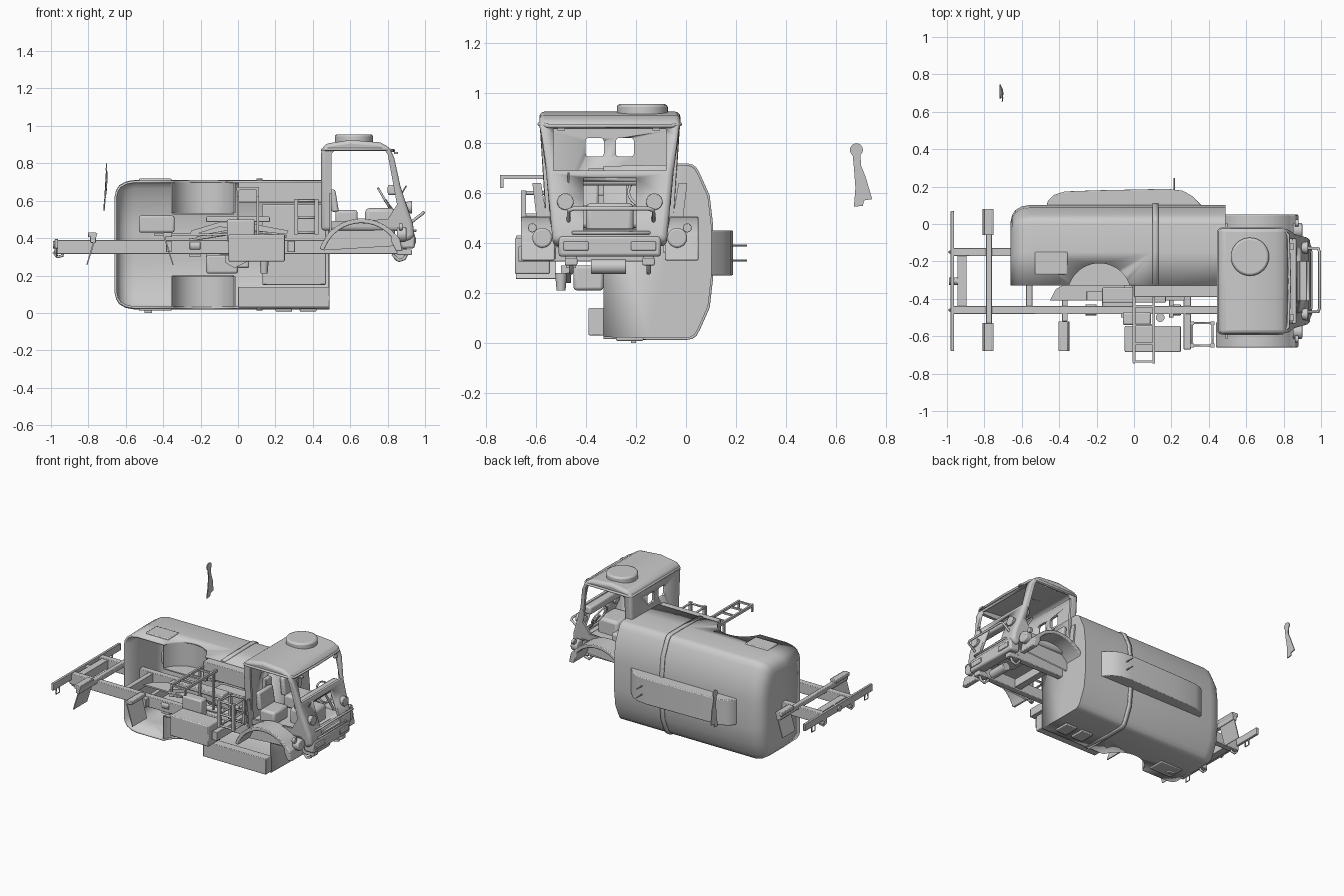
import bpy, bmesh, math
from mathutils import Vector

if "Cube" in bpy.data.objects:
    bpy.data.objects.remove(bpy.data.objects["Cube"])

CY, MZ = -0.305, 0.365      # centre line of the truck (y), middle of the body (z)

def finish(bm, name, bevel=0, seg=2, angle=35):
    bmesh.ops.recalc_face_normals(bm, faces=bm.faces)
    me = bpy.data.meshes.new(name)
    bm.to_mesh(me); bm.free()
    ob = bpy.data.objects.new(name, me)
    bpy.context.collection.objects.link(ob)
    if bevel:
        m = ob.modifiers.new("bevel", 'BEVEL')
        m.width, m.segments, m.limit_method = bevel, seg, 'ANGLE'
        m.angle_limit = math.radians(angle)
    bpy.ops.object.select_all(action='DESELECT')
    ob.select_set(True)
    bpy.context.view_layer.objects.active = ob
    bpy.ops.object.shade_smooth_by_angle(angle=math.radians(35))
    return ob

def prism(name, pts, plane, a, b, bevel=0, seg=2):
    put = {'xz': lambda p, t: (p[0], t, p[1]), 'yz': lambda p, t: (t, p[0], p[1]),
           'xy': lambda p, t: (p[0], p[1], t)}[plane]
    bm = bmesh.new()
    lo = [bm.verts.new(put(p, a)) for p in pts]
    hi = [bm.verts.new(put(p, b)) for p in pts]
    n = len(pts)
    for i in range(n):
        bm.faces.new((lo[i], lo[(i + 1) % n], hi[(i + 1) % n], hi[i]))
    bm.faces.new(lo); bm.faces.new(hi)
    return finish(bm, name, bevel, seg)

def box(name, x0, x1, y0, y1, z0, z1, bevel=0):
    return prism(name, [(x0, y0), (x1, y0), (x1, y1), (x0, y1)], 'xy', z0, z1, bevel)

def cyl(name, p, q, r, r2=None, n=24, bevel=0):
    p, q = Vector(p), Vector(q)
    bm = bmesh.new()
    bmesh.ops.create_cone(bm, cap_ends=True, segments=n, radius1=r,
                          radius2=r if r2 is None else r2, depth=(q - p).length)
    rot = (q - p).to_track_quat('Z', 'Y').to_matrix()
    for v in bm.verts:
        v.co = rot @ v.co + (p + q) / 2
    return finish(bm, name, bevel)

def tube(name, pts, r, closed=False):
    cu = bpy.data.curves.new(name, 'CURVE')
    cu.dimensions, cu.bevel_depth, cu.bevel_resolution, cu.use_fill_caps = '3D', r, 2, True
    sp = cu.splines.new('POLY')
    sp.points.add(len(pts) - 1)
    for s, p in zip(sp.points, pts):
        s.co = (*p, 1)
    sp.use_cyclic_u = closed
    ob = bpy.data.objects.new(name, cu)
    bpy.context.collection.objects.link(ob)
    return ob

def cut_away(ob, cutters):
    for c in cutters:
        m = ob.modifiers.new("cut", 'BOOLEAN')
        m.operation, m.solver, m.object = 'DIFFERENCE', 'EXACT', c
    bpy.context.view_layer.objects.active = ob
    for m in list(ob.modifiers):
        if m.type != 'NODES':
            bpy.ops.object.modifier_apply(modifier=m.name)
    for c in cutters:
        bpy.data.objects.remove(c)

def arc(cx, cy, r, a0, a1, n):
    return [(cx + r * math.cos(math.radians(a0 + (a1 - a0) * i / n)),
             cy + r * math.sin(math.radians(a0 + (a1 - a0) * i / n))) for i in range(n + 1)]

# --- van body lying on its side, open towards -y
half = [(-.33, .342), (-.15, .346), (0, .346), (.02, .342), (.036, .33), (.05, .305), (.088, .22), (.102, .1)]
section = half + [(y, -z) for y, z in reversed(half)]

def shell(name, stations, caps, thick):
    bm = bmesh.new()
    rings = [[bm.verts.new((x, -.33 + (y + .33) * (1 - d / .43), MZ + z * (1 - d / .345)))
              for y, z in section] for x, d in stations]
    for r, s in zip(rings, rings[1:]):
        for i in range(len(section) - 1):
            bm.faces.new((r[i], r[i + 1], s[i + 1], s[i]))
    if caps:
        bm.faces.new(rings[0]); bm.faces.new(rings[-1])
    ob = finish(bm, name)
    m = ob.modifiers.new("thick", 'SOLIDIFY')
    m.thickness, m.offset = thick, -1
    return ob

body = shell("van_body", [(-.66, .09), (-.652, .055), (-.635, .028), (-.6, .008), (-.555, 0),
                          (.1, 0), (.13, 0), (.49, 0)], True, .012)
cut_away(body, [cyl("arch_cutter", (-.185, -.38, -.1), (-.185, -.38, .9), .17, n=48)])
shell("body_band", [(.1, -.007), (.13, -.007)], False, .01)
for s in (1, -1):                      # wheel wells, sills, side hatches
    zo, zi = MZ + s * .335, MZ + s * .17
    ring = arc(-.185, -.38, .172, 17, 163, 20)
    prism("wheel_well_wall", ring + arc(-.185, -.38, .18, 163, 17, 20), 'xy', zi, zo)
    prism("wheel_well_cap", ring, 'xy', zi - s * .008, zi)
    zs = sorted((MZ + s * .225, MZ + s * .335))
    box("body_sill", 0, .49, -.39, -.325, *zs, .004)
    zs = sorted((MZ + s * .335, MZ + s * .353))
    box("side_hatch", -.53, -.355, -.27, -.15, *zs, .006)
for x in (.2, .33):
    box("lower_window_frame", x, x + .09, -.28, -.17, .008, .025, .005)
box("body_foot", -.5, -.46, -.22, -.2, 0, .025)

# roof box with two pins
prism("roof_box", [(-.47, .09), (-.46, .125), (-.43, .155), (-.37, .174), (-.2, .18), (.18, .188),
                   (.26, .178), (.31, .15), (.36, .1), (.36, .09)], 'xy', .27, .45, .018, 3)
for z in (.33, .39):
    cyl("roof_pin", (.215, .17, z), (.215, .245, z), .004, n=10)

# interior panels on the inside of the body
box("inner_panel", .13, .47, .03, .06, .15, .58, .006)
box("inner_shelf", -.53, -.34, -.1, .06, .43, .52, .01)
box("inner_bench", -.17, .06, -.1, .06, .24, .33, .01)

# --- chassis
for y in (-.15, -.46):
    box("chassis_rail", -.98, .9, y - .022, y + .022, .315, .39, .004)
    tube("rear_hook", [(-.965, y, .34), (-.985, y, .32), (-.965, y, .3), (-.94, y, .305), (-.935, y, .34)], .008)
    tube("front_shackle", [(.85, y, .35), (.83, y, .31), (.86, y, .28), (.89, y, .29), (.91, y, .33)], .009)
    box("hook_plate", .85, .93, y - .025, y + .025, .31, .34, .005)
    for x in (-.23, .22):
        cyl("spring_mount", (x - .03, y, .36), (x + .03, y, .36), .03, n=16, bevel=.004)
        box("spring_hanger", x - .03, x + .03, y - .02, y + .02, .3, .34)
    for i in range(3):
        tube("leaf_spring", [(-.26 + .04 * i, y + .07, .39 + .012 * i), (0, y + .07, .43 + .008 * i),
                             (.26 - .04 * i, y + .07, .41 + .012 * i)], .007)
for x, w, y0, y1 in ((-.92, .05, -.46, -.15), (-.56, .035, -.46, -.15), (-.37, .03, -.52, -.15),
                     (.285, .04, -.67, -.15), (.2, .025, -.5, -.15), (.6, .05, -.46, -.15)):
    box("crossmember", x - w / 2, x + w / 2, y0, y1, .325, .385, .003)
box("rear_crossbar", -.98, -.962, -.68, .07, .345, .395, .003)
for y in (-.64, -.05):
    tube("rear_loop", [(-.97, y, .35), (-.97, y, .305), (-.97, y + .035, .305), (-.97, y + .035, .35)], .004)
cyl("tow_coupling", (-.99, CY, .365), (-.94, CY, .365), .02, n=16)
box("mudguard_bar", -.79, -.76, -.68, .08, .375, .41, .004)
for x, y0, y1, d in ((-.78, -.68, -.53, -1), (-.78, -.06, .08, -1), (-.375, -.68, -.52, 1)):
    prism("mud_flap", [(x - d * .028, .425), (x + d * .025, .255), (x + d * .031, .257),
                       (x - d * .02, .427)], 'xz', y0, y1)
    box("flap_bracket", x - .022, x + .022, y0, y1, .405, .43, .004)

# side tanks, boxes and driveline
box("fuel_tank", -.05, .25, -.685, -.545, .275, .42, .006)
box("side_locker", -.06, .09, -.54, -.47, .38, .5, .01)
prism("front_plate", [(-.26, .41), (-.1, .46), (.26, .42), (.27, .44), (-.05, .5), (-.25, .44)], 'xz', -.41, -.36)
box("equipment_tray", -.17, .17, -.42, -.34, .485, .515, .005)
prism("arch_plate", [(-.45, -.41), (-.05, -.41), (-.05, -.33), (-.1, -.25), (-.3, -.28), (-.42, -.35)],
      'xy', .415, .425)
box("gearbox", -.17, .0, -.45, -.33, .21, .31, .012)
cyl("drive_shaft", (-.1, CY, .33), (.45, CY, .35), .018, n=16)
cyl("drain_cup", (.14, -.5, .21), (.14, -.5, .28), .018, .024, n=12)
prism("lower_bracket", [(-.02, .24), (.06, .28), (.06, .31), (-.07, .31), (-.07, .27)], 'xz', -.5, -.46)

# ladder sticking out at the side, and a step cage
for x in (0, .105):
    box("ladder_rail", x - .007, x + .007, -.74, -.33, .655, .672)
    box("ladder_leg", x - .006, x + .006, -.745, -.73, .62, .672)
    box("ladder_post", x - .006, x + .006, -.43, -.415, .4, .66)
for y in (-.735, -.64, -.54, -.44, -.35):
    box("ladder_rung", 0, .105, y - .006, y + .006, .658, .67)
for x in (.31, .42):
    for y in (-.65, -.53):
        box("cage_post", x - .01, x + .01, y - .01, y + .01, .42, .61)
for z in (.43, .51, .6):
    tube("cage_ring", [(.31, -.65, z), (.42, -.65, z), (.42, -.53, z), (.31, -.53, z)], .008, True)

# --- cab shell: side profile, tapered, hollowed, openings cut out
cab = prism("cab_shell", [(.445, .44), (.445, .875), (.47, .905), (.6, .925), (.76, .912), (.81, .885),
                          (.835, .83), (.868, .68), (.9, .58), (.935, .48), (.945, .41), (.9, .38),
                          (.86, .44)], 'xz', -1, 1, .03, 3)
for v in cab.data.vertices:
    t = min(1, max(0, (v.co.z - .42) / .3))
    v.co.y = CY + v.co.y * ((.228 if v.co.x > .85 else .252) + .03 * t)
m = cab.modifiers.new("thick", 'SOLIDIFY')
m.thickness, m.offset = .018, -1
cuts = [prism("door_cutter", [(.5, .49), (.5, .85), (.515, .868), (.785, .868), (.8, .85), (.85, .58),
                              (.8, .5)], 'xz', -.9, .3),
        box("screen_cutter", .77, .99, -.53, -.08, .69, .855),
        box("grille_cutter", .86, .99, -.41, -.2, .45, .66)]
cuts += [box("rear_window_cutter", .4, .49, y, y + .073, .745, .82, .012) for y in (-.402, -.281)]
cut_away(cab, cuts)
tube("drip_rail", [(.45, -.57, .872), (.47, -.587, .875), (.79, -.587, .875), (.825, -.55, .868),
                   (.832, CY, .868), (.825, -.06, .868), (.79, -.023, .875), (.47, -.023, .875),
                   (.45, -.04, .872)], .008, True)
cyl("roof_hatch", (.62, -.175, .9), (.62, -.175, .955), .102, n=40, bevel=.012)
for y in (-.5, -.12):
    box("screen_clip", .835, .855, y - .015, y + .015, .85, .86)
tube("screen_rod", [(.87, -.47, .63), (.9, -.47, .68)], .004)

# cab interior
box("dashboard", .8, .855, -.53, -.08, .63, .685, .012)
for y in (-.43, -.16):
    box("seat_base", .52, .64, y - .08, y + .08, .46, .55, .015)
    prism("seat_back", [(.5, .54), (.54, .54), (.52, .66), (.49, .66)], 'xz', y - .08, y + .08, .01)
ring = [(.785 + .035 * math.cos(t * math.tau / 20), -.16 + .07 * math.sin(t * math.tau / 20),
         .605 - .06 * math.cos(t * math.tau / 20)) for t in range(20)]
tube("steering_wheel", ring, .006, True)
cyl("steering_column", (.785, -.16, .605), (.86, -.16, .5), .008, n=10)
box("engine_cover", .68, .84, -.4, -.21, .4, .56, .02)

# fenders on both sides, lamps, side flaps
for s in (1, -1):
    Y = lambda d: CY + s * d
    a, b = sorted((Y(.22), Y(.355)))
    prism("fender", arc(.66, .27, .235, 162, 25, 18) + arc(.66, .27, .21, 25, 162, 18), 'xz', a, b, .005)
    prism("inner_fender", arc(.66, .27, .21, 162, 25, 18) + [(.84, .38), (.47, .38)], 'xz', Y(.215), Y(.225))
    prism("fender_front", [(.82, .44), (.865, .4), (.88, .33), (.845, .33), (.82, .38)], 'xz', a, b, .006)
    cyl("headlight", (.87, Y(.178), .565), (.93, Y(.178), .565), .022, .034, bevel=.004)
    cyl("fender_lamp", (.85, Y(.27), .42), (.9, Y(.27), .42), .04, bevel=.008)
    cyl("marker_lamp", (.86, Y(.31), .46), (.88, Y(.31), .46), .018, bevel=.003)
    prism("side_flap", [(Y(.24), .43), (Y(.275), .64), (Y(.31), .64), (Y(.285), .43)], 'yz', .49, .5)

# bumper, bull bar, winch
box("bumper", .87, .945, -.51, -.1, .345, .43, .012)
for y in (-.44, -.17):
    box("bumper_lamp", .94, .952, y - .05, y + .05, .37, .405, .004)
tube("bull_bar", [(.88, -.47, .45), (.985, -.47, .53), (.992, -.45, .537), (.992, -.15, .537),
                  (.985, -.13, .53), (.88, -.13, .45)], .008)
tube("bull_bar_lower", [(.9, -.46, .44), (.95, -.45, .44), (.95, -.15, .44), (.9, -.14, .44)], .007)
cyl("winch_drum", (.86, -.38, .305), (.86, -.24, .305), .03, bevel=.004)

# --- separate blade behind the model, leaning slightly
blade = prism("loose_blade", arc(.682, .772, .026, -50, 235, 16) + [
    (.672, .70), (.678, .62), (.672, .545), (.708, .548), (.712, .57),
    (.745, .575), (.72, .66), (.7, .71)], 'yz', -.703, -.697)
for v in blade.data.vertices:
    v.co.x += -.013 * (.78 - v.co.z) / .23 + .004 * math.sin(30 * v.co.z)
